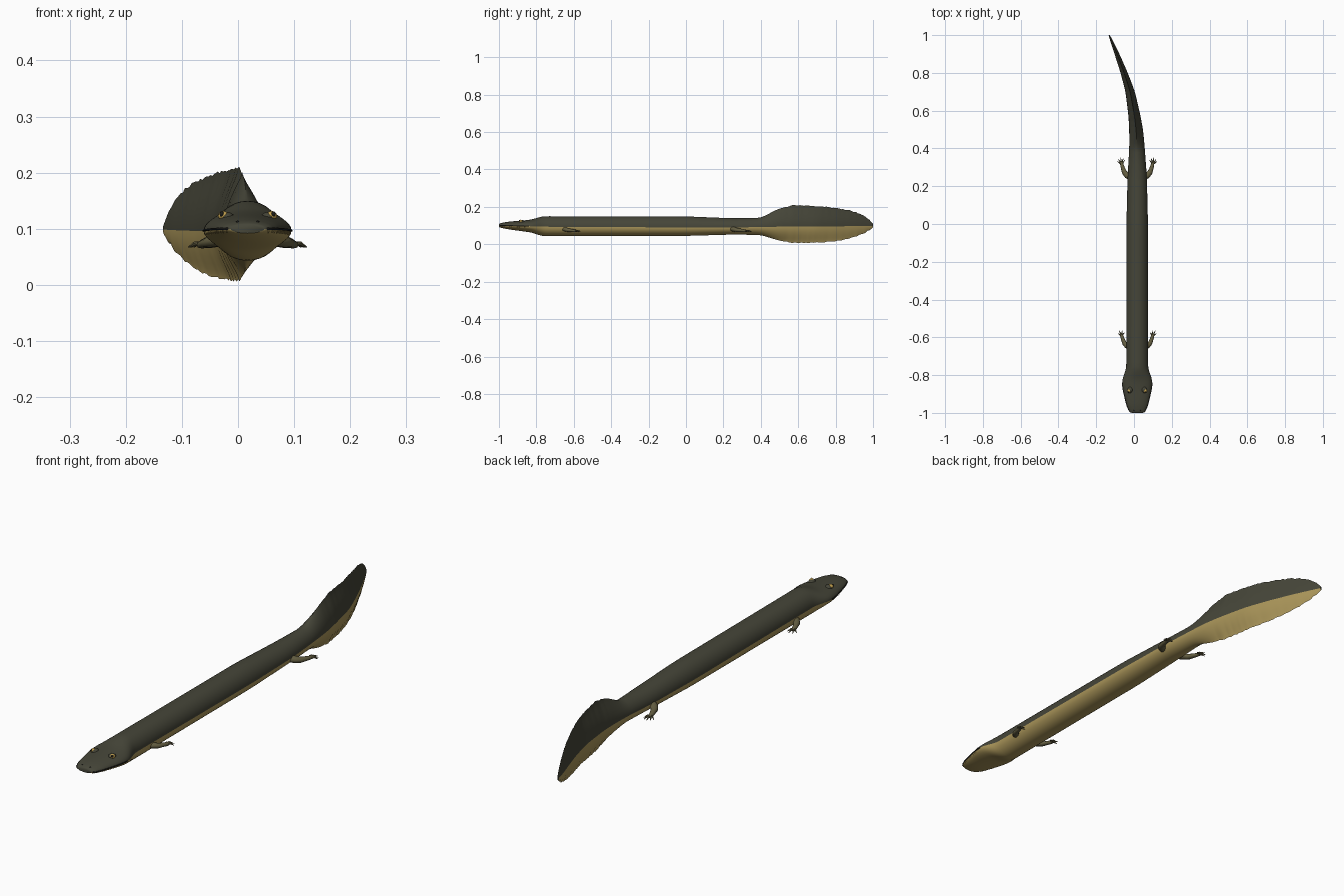
import bpy, bmesh, math, random
from mathutils import Vector

if "Cube" in bpy.data.objects:
    bpy.data.objects.remove(bpy.data.objects["Cube"])
random.seed(4)
AXIS = 0.017  # x of the body's own centre line


def material(name, rgb):
    m = bpy.data.materials.new(name)
    m.use_nodes = True
    m.diffuse_color = (*rgb, 1)
    bsdf = next(n for n in m.node_tree.nodes if n.type == 'BSDF_PRINCIPLED')
    bsdf.inputs["Base Color"].default_value = (*rgb, 1)
    bsdf.inputs["Roughness"].default_value = 0.7
    return m


BACK = material("dark olive", (0.06, 0.06, 0.04))
BELLY = material("tan", (0.40, 0.30, 0.10))
LIMB = material("limb olive", (0.13, 0.115, 0.055))
GOLD = material("eye gold", (0.55, 0.36, 0.08))
DARK = material("near black", (0.012, 0.012, 0.01))


def finish(name, bm, mats, angle=40):
    bmesh.ops.recalc_face_normals(bm, faces=bm.faces)
    me = bpy.data.meshes.new(name)
    bm.to_mesh(me)
    bm.free()
    ob = bpy.data.objects.new(name, me)
    bpy.context.collection.objects.link(ob)
    for m in mats:
        me.materials.append(m)
    bpy.ops.object.select_all(action='DESELECT')
    ob.select_set(True)
    bpy.context.view_layer.objects.active = ob
    bpy.ops.object.shade_smooth_by_angle(angle=math.radians(angle))
    return ob


# Body stations: y, centre x, half width, middle z, top z, bottom z, side pinch
STATIONS = [
    (-1.0, AXIS, .03, .10, .108, .092, 1),
    (-.99, AXIS, .046, .10, .115, .088, 1),
    (-.95, AXIS, .058, .10, .121, .08, 1),
    (-.86, AXIS, .079, .097, .128, .068, 1),
    (-.81, AXIS, .078, .096, .135, .06, 1),
    (-.775, AXIS, .058, .094, .15, .043, 1),
    (0, AXIS, .057, .09, .149, .045, 1),
    (.25, AXIS, .051, .09, .139, .052, 1),
    (.40, .016, .041, .092, .141, .05, 1.2),
    (.49, .012, .037, .094, .188, .022, 2.2),
    (.57, .003, .032, .095, .213, .004, 3),
    (.70, -.02, .025, .095, .207, .007, 3),
    (.80, -.052, .019, .096, .197, .014, 3),
    (.90, -.09, .013, .097, .178, .034, 2.5),
    (.965, -.117, .008, .098, .15, .062, 2),
    (1.0, -.131, .003, .099, .108, .09, 1),
]


def linear(y):
    for a, b in zip(STATIONS, STATIONS[1:]):
        if y <= b[0]:
            t = (y - a[0]) / (b[0] - a[0])
            return [p + (q - p) * t for p, q in zip(a, b)]
    return list(STATIONS[-1])


def station(y):
    # average neighbouring samples to round off the profile corners
    d = max(0, min(.025, y + 1, 1 - y))
    rows = [linear(y + d * k / 3) for k in range(-3, 4)]
    return [sum(c) / len(rows) for c in zip(*rows)]


def section_point(s, a):
    y, cx, w, mid, top, bottom, pinch = s
    c, n = math.cos(a), math.sin(a)
    x = cx + math.copysign(w * abs(c) ** pinch, c)
    return Vector((x, y, mid + n * (top - mid if n > 0 else mid - bottom)))


# Head, trunk and finned tail as one loft
SIDES = 32
ys = [-1, -.997, -.99] + [-.98 + .012 * i for i in range(20)]
ys += [-.73 + .05 * i for i in range(22)]
ys += [.38 + .01 * i for i in range(62)] + [.995, 1]
bm = bmesh.new()
rings = []
for y in ys:
    s = station(y)
    if .5 < y < .98:  # ragged fin edge
        s[4] -= random.uniform(0, .005)
        s[5] += random.uniform(0, .005)
    rings.append([bm.verts.new(section_point(s, math.tau * i / SIDES)) for i in range(SIDES)])
for r0, r1 in zip(rings, rings[1:]):
    for i in range(SIDES):
        j = (i + 1) % SIDES
        f = bm.faces.new((r0[i], r0[j], r1[j], r1[i]))
        f.material_index = 1 if i >= SIDES // 2 else 0
bm.faces.new(rings[0])
bm.faces.new(rings[-1])
finish("body_and_tail", bm, [BACK, BELLY], 60)


def tube(bm, path, radii, sides=10, flat=1.0):
    """Tapered tube through the path, flattened in z when wanted."""
    loops = []
    for k, (p, r) in enumerate(zip(path, radii)):
        d = (path[min(k + 1, len(path) - 1)] - path[max(k - 1, 0)]).normalized()
        u = d.cross(Vector((0, 0, 1))).normalized()
        v = u.cross(d)
        loops.append([bm.verts.new(p + u * r * math.cos(math.tau * i / sides)
                                   + v * r * flat * math.sin(math.tau * i / sides))
                      for i in range(sides)])
    for a, b in zip(loops, loops[1:]):
        for i in range(sides):
            j = (i + 1) % sides
            bm.faces.new((a[i], a[j], b[j], b[i]))
    bm.faces.new(loops[0])
    bm.faces.new(loops[-1])


# Limbs with splayed toes
def limb(name, side, y, size, toes):
    def at(x, dy, z):
        return Vector((AXIS + side * x, y + dy * size, z))
    bm = bmesh.new()
    path = [at(.035, -.008, .083), at(.055, 0, .08), at(.068, .014, .076),
            at(.076, .034, .074), at(.081, .05, .072), at(.084, .06, .071)]
    tube(bm, path, [.016 * size, .014 * size, .012 * size, .0095 * size, .009, .007], 12, .8)
    for k in range(toes):
        a = math.radians(-42 + 100 * k / (toes - 1))
        reach = .032 * size * (1 - .25 * abs(2 * k / (toes - 1) - 1))
        d = Vector((side * math.sin(a), math.cos(a), 0))
        base = at(.083, .053, .071)
        tube(bm, [base, base + d * reach * .5 + Vector((0, 0, .003)),
                  base + d * reach + Vector((0, 0, -.004))], [.005, .0035, .001], 6)
    finish(name, bm, [LIMB])


for side, word in ((1, "left"), (-1, "right")):
    limb("front_leg_" + word, side, -.645, 1, 4)
    limb("hind_leg_" + word, side, .258, 1.12, 5)


def ball(name, centre, scale, mat):
    bm = bmesh.new()
    bmesh.ops.create_uvsphere(bm, u_segments=16, v_segments=10, radius=1)
    for v in bm.verts:
        v.co = Vector(c * s for c, s in zip(v.co, scale)) + Vector(centre)
    finish(name, bm, [mat], 60)


# Eyes, lids and nostrils
for side, word in ((1, "left"), (-1, "right")):
    x = AXIS + side * .040
    ball("eyelid_" + word, (x - side * .003, -.878, .119), (.014, .017, .011), BACK)
    ball("eye_" + word, (x + side * .003, -.883, .123), (.0095, .010, .0085), GOLD)
    ball("pupil_" + word, (x + side * .006, -.889, .126), (.004, .005, .005), DARK)
    ball("nostril_" + word, (AXIS + side * .018, -.988, .112), (.003, .003, .0025), DARK)

# Mouth line and teeth following the edge of the jaw
jaw = [-.84 - .155 * k / 15 for k in range(16)]
edge = [section_point(station(y), 0) for y in jaw]
edge += [Vector((2 * AXIS - p.x, p.y, p.z)) for p in reversed(edge)]
bm = bmesh.new()
tube(bm, edge, [.0022] * len(edge), 6)
finish("mouth_line", bm, [DARK])
bm = bmesh.new()
for p in edge[2:-2]:
    q = p + (Vector((AXIS, -.9, p.z)) - p) * .03
    tip = bm.verts.new(q + Vector((0, 0, -.009)))
    base = [bm.verts.new(q + Vector((.003 * math.cos(a), .003 * math.sin(a), 0)))
            for a in (0, math.tau / 3, 2 * math.tau / 3)]
    bm.faces.new(base)
    for i in range(3):
        bm.faces.new((base[i], base[(i + 1) % 3], tip))
finish("teeth", bm, [BELLY])
